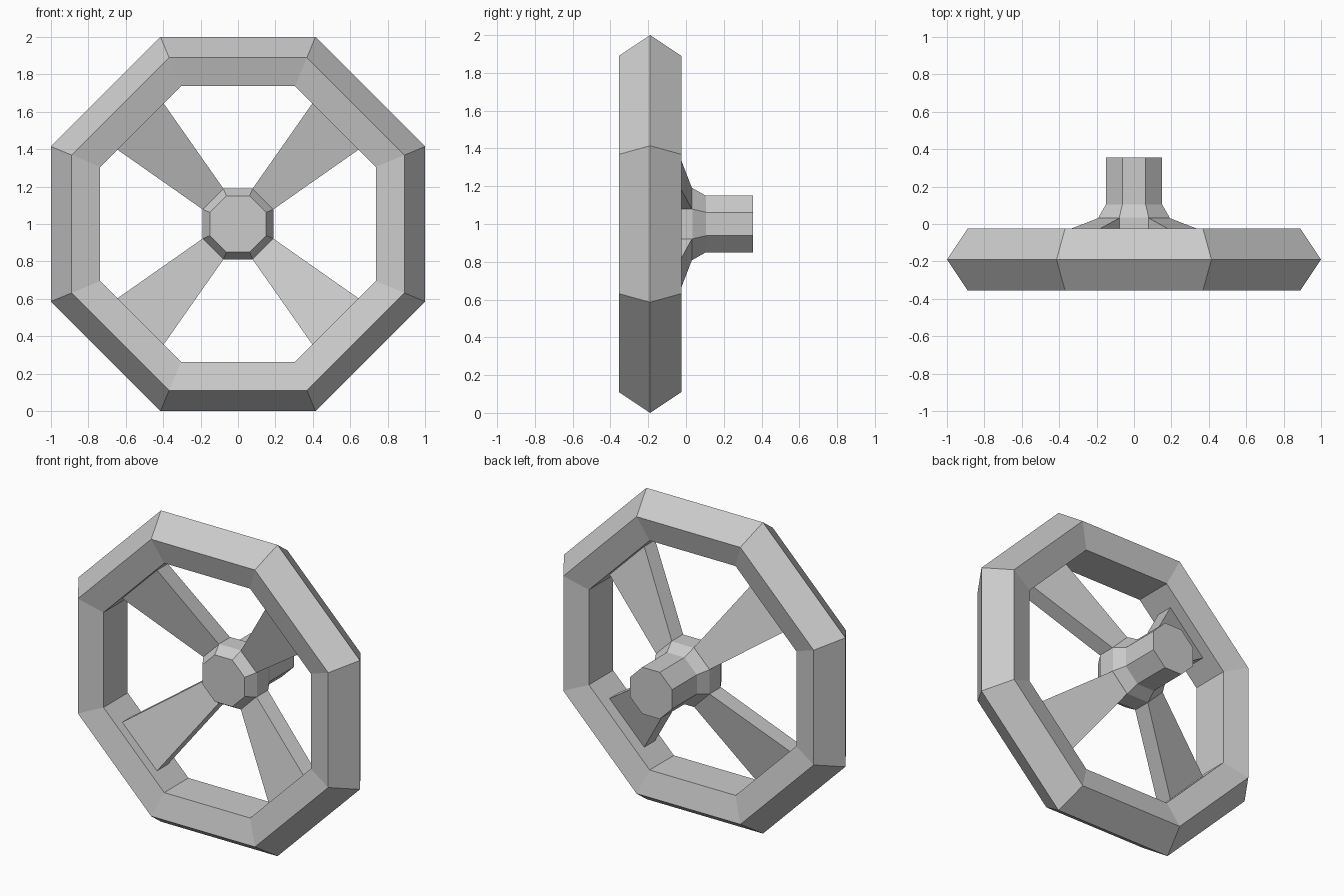
import bpy, bmesh, math
from mathutils import Matrix, Vector

old = bpy.data.objects.get("Cube")
if old:
    bpy.data.objects.remove(old, do_unlink=True)

SIDES = 8
STEP = 2 * math.pi / SIDES
CENTRE = Vector((0, 0, 1))

grey = bpy.data.materials.new("plain_grey")
grey.use_nodes = True
grey.diffuse_color = (0.6, 0.6, 0.6, 1)
grey.node_tree.nodes["Principled BSDF"].inputs["Base Color"].default_value = grey.diffuse_color


def finish(name, bm):
    bmesh.ops.recalc_face_normals(bm, faces=bm.faces)
    mesh = bpy.data.meshes.new(name)
    bm.to_mesh(mesh)
    bm.free()
    mesh.materials.append(grey)
    obj = bpy.data.objects.new(name, mesh)
    obj.location = CENTRE
    bpy.context.collection.objects.link(obj)
    return obj


def octagon_sweep(name, profile, closed):
    """Sweep (apothem, y) points round the y axis; open profiles get end caps."""
    bm = bmesh.new()
    rings = []
    for apothem, y in profile:
        r = apothem / math.cos(STEP / 2)
        rings.append([bm.verts.new((r * math.cos((i + 0.5) * STEP), y,
                                    r * math.sin((i + 0.5) * STEP)))
                      for i in range(SIDES)])
    pairs = list(zip(rings, rings[1:]))
    if closed:
        pairs.append((rings[-1], rings[0]))
    for a, b in pairs:
        for i in range(SIDES):
            j = (i + 1) % SIDES
            bm.faces.new((a[i], a[j], b[j], b[i]))
    if not closed:
        bm.faces.new(rings[0])
        bm.faces.new(rings[-1])
    return finish(name, bm)


# Rim: ridged outside, flat inside
octagon_sweep("rim", [(1.0, -0.19), (0.89, -0.355), (0.737, -0.313),
                      (0.737, -0.067), (0.89, -0.025)], True)

# Hub with chamfered front and a narrower shaft behind
octagon_sweep("hub_and_shaft", [(0.15, -0.147), (0.19, -0.08), (0.19, 0.035),
                                (0.15, 0.105), (0.15, 0.355)], False)


# Spokes: flare outwards and lean forward from hub to rim
def spoke(name, angle):
    bm = bmesh.new()
    ends = []
    for radius, half_width, front, back in ((0.18, 0.077, -0.08, 0.035),
                                            (0.739, 0.175, -0.255, -0.145)):
        ends.append([bm.verts.new((radius, y, w * half_width))
                     for y, w in ((front, -1), (front, 1), (back, 1), (back, -1))])
    inner, outer = ends
    for i in range(4):
        j = (i + 1) % 4
        bm.faces.new((inner[i], inner[j], outer[j], outer[i]))
    bm.faces.new(inner)
    bm.faces.new(outer)
    bm.transform(Matrix.Rotation(angle, 4, 'Y'))
    return finish(name, bm)


for k, place in enumerate(("lower_left", "lower_right", "upper_right", "upper_left")):
    spoke("spoke_" + place, math.pi / 4 + k * math.pi / 2)
